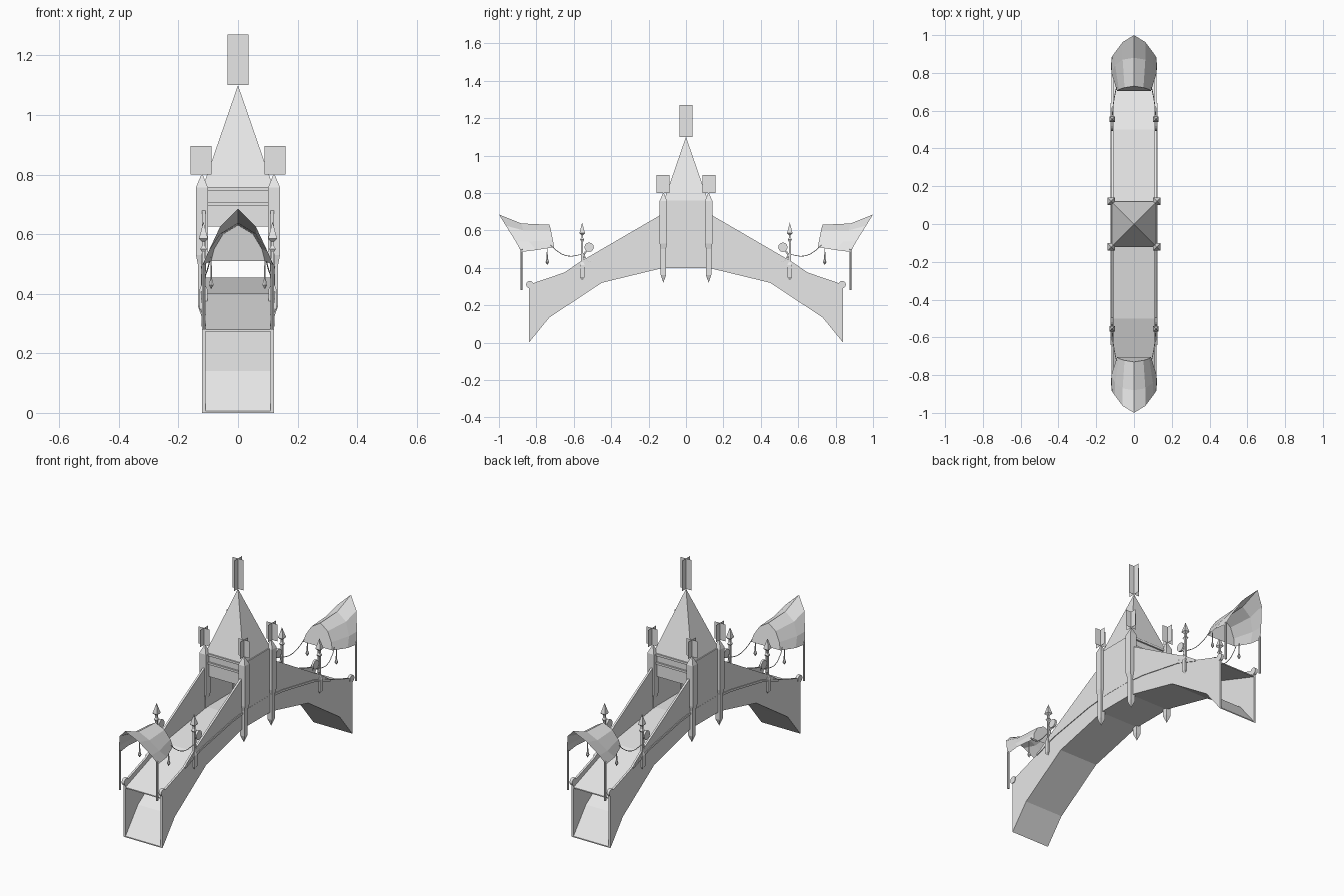
import bpy, bmesh, math
from mathutils import Matrix, Vector

cube = bpy.data.objects.get("Cube")
if cube:
    bpy.data.objects.remove(cube, do_unlink=True)

stone = bpy.data.materials.new("pale_grey")
stone.use_nodes = True
stone.diffuse_color = (0.8, 0.8, 0.8, 1)
stone.node_tree.nodes["Principled BSDF"].inputs["Base Color"].default_value = (0.8, 0.8, 0.8, 1)


def finish(name, bm, recalc=True):
    if recalc:
        bmesh.ops.recalc_face_normals(bm, faces=bm.faces)
    mesh = bpy.data.meshes.new(name)
    bm.to_mesh(mesh)
    bm.free()
    mesh.materials.append(stone)
    ob = bpy.data.objects.new(name, mesh)
    bpy.context.collection.objects.link(ob)
    return ob


def box(name, centre, size):
    bm = bmesh.new()
    bmesh.ops.create_cube(bm, size=1, matrix=Matrix.Translation(centre) @ Matrix.Diagonal((*size, 1)))
    return finish(name, bm)


def extrude_x(name, outline, x0, x1):
    """Prism from a (y, z) outline."""
    bm = bmesh.new()
    a = [bm.verts.new((x0, y, z)) for y, z in outline]
    b = [bm.verts.new((x1, y, z)) for y, z in outline]
    bm.faces.new(a)
    bm.faces.new(b[::-1])
    for i in range(len(a)):
        j = (i + 1) % len(a)
        bm.faces.new((a[i], a[j], b[j], b[i]))
    return finish(name, bm)


def lathe(name, x, y, profile, sides=4):
    """Stacked rings from (half width, z); square rings face the axes."""
    bm = bmesh.new()
    k = 1 / math.cos(math.pi / sides)
    rings = []
    for r, z in profile:
        rings.append([bm.verts.new((x + r * k * math.cos((i + .5) * math.tau / sides),
                                    y + r * k * math.sin((i + .5) * math.tau / sides), z))
                      for i in range(sides)])
    for lo, hi in zip(rings, rings[1:]):
        for i in range(sides):
            j = (i + 1) % sides
            bm.faces.new((lo[i], lo[j], hi[j], hi[i]))
    bm.faces.new(rings[0][::-1])
    bm.faces.new(rings[-1])
    bmesh.ops.remove_doubles(bm, verts=bm.verts, dist=0.0004)
    return finish(name, bm)


def cord(name, points, radius):
    curve = bpy.data.curves.new(name, "CURVE")
    curve.dimensions = "3D"
    curve.bevel_depth = radius
    curve.bevel_resolution = 1
    curve.resolution_u = 4
    s = curve.splines.new("BEZIER")
    s.bezier_points.add(len(points) - 1)
    for p, co in zip(s.bezier_points, points):
        p.co = co
        p.handle_left_type = p.handle_right_type = "AUTO"
    curve.materials.append(stone)
    ob = bpy.data.objects.new(name, curve)
    bpy.context.collection.objects.link(ob)


def disc(name, centre, radius, thick):
    bm = bmesh.new()
    bmesh.ops.create_cone(bm, cap_ends=True, segments=12, radius1=radius, radius2=radius, depth=thick,
                          matrix=Matrix.Translation(centre) @ Matrix.Rotation(math.pi / 2, 4, "Y"))
    return finish(name, bm)


def pennant(name, x, y, z0, z1, half):
    """Two crossed upright sheets."""
    bm = bmesh.new()
    for d in (Vector((half, 0, 0)), Vector((0, half, 0))):
        lo, hi = Vector((x, y, z0)), Vector((x, y, z1))
        bm.faces.new([bm.verts.new(p) for p in (lo - d, lo + d, hi + d, hi - d)])
    finish(name, bm, False)


def both_ends(half):
    return [(-y, z) for y, z in half] + [(y, z) for y, z in half[::-1]]


# Bridge: arched underside, walkway and parapet walls
under = both_ends([(0.84, 0), (0.73, 0.135), (0.45, 0.32), (0.12, 0.40)])
deck = both_ends([(0.84, 0.28), (0.5, 0.40), (0.12, 0.455)])
wall_top = both_ends([(0.84, 0.31), (0.65, 0.375), (0.57, 0.43), (0.14, 0.68)])
ledge = both_ends([(0.64, 0.37), (0.5, 0.42), (0.22, 0.472), (0.08, 0.485)])


def thicken(line, t):
    return line + [(y, z + t) for y, z in line[::-1]]


extrude_x("arch_underside", thicken(under, 0.006), -0.112, 0.112)
extrude_x("walkway", thicken(deck, -0.006), -0.112, 0.112)
for side, sx in (("left", 1), ("right", -1)):
    extrude_x(f"{side}_parapet", under + wall_top[::-1], sx * 0.109, sx * 0.12)
    extrude_x(f"{side}_ledge", thicken(ledge, 0.012), sx * 0.118, sx * 0.124)
    box(f"{side}_tower_wall", (sx * 0.117, 0, 0.58), (0.012, 0.24, 0.36))

# Tower: upper storey, beams, roof and corner turrets
box("tower_storey", (0, 0, 0.6925), (0.226, 0.226, 0.135))
for sy in (-1, 1):
    for z in (0.702, 0.75):
        box("tower_beam", (0, sy * 0.116, z), (0.22, 0.012, 0.012))
lathe("tower_roof", 0, 0, [(0.118, 0.758), (0.0001, 1.10)])
pennant("roof_pennant", 0, 0, 1.10, 1.27, 0.035)
turret = [(0.0001, 0.32), (0.014, 0.36), (0.014, 0.5), (0.02, 0.53), (0.02, 0.757), (0.0001, 0.805)]
for sx in (-1, 1):
    for sy in (-1, 1):
        lathe("corner_turret", sx * 0.121, sy * 0.121, turret)
        pennant("turret_pennant", sx * 0.124, sy * 0.124, 0.80, 0.895, 0.035)

# Canopies: outer, middle and inner ribs from ridge to eave
ribs = [
    [(0, 1.0, 0.685), (0.06, 0.963, 0.625), (0.1, 0.91, 0.54), (0.12, 0.88, 0.485)],
    [(0, 0.88, 0.637), (0.06, 0.87, 0.60), (0.1, 0.84, 0.54), (0.12, 0.80, 0.495)],
    [(0, 0.73, 0.63), (0.05, 0.722, 0.60), (0.08, 0.712, 0.55), (0.09, 0.705, 0.51)],
]
for end, sy in (("back", 1), ("front", -1)):
    bm = bmesh.new()
    rows = []
    for rib in ribs:
        full = [(-x, y, z) for x, y, z in rib[:0:-1]] + rib
        rows.append([bm.verts.new((x, sy * y, z)) for x, y, z in full])
    for a, b in zip(rows, rows[1:]):
        for i in range(len(a) - 1):
            bm.faces.new((a[i], a[i + 1], b[i + 1], b[i]))
    bm.faces.new(rows[-1])
    finish(f"{end}_canopy", bm)

# Lamp posts, canopy poles, chains and pendants at each corner of the approach
lamp = [(0.004, 0.335), (0.013, 0.35), (0.013, 0.415), (0.006, 0.43), (0.005, 0.54), (0.011, 0.55),
        (0.005, 0.56), (0.005, 0.575), (0.015, 0.585), (0.0001, 0.642)]
pendant = [(0.0001, 0.415), (0.008, 0.43), (0.003, 0.45), (0.0015, 0.51)]
for sx in (-1, 1):
    for sy in (-1, 1):
        lathe("lamp_post", sx * 0.116, sy * 0.555, lamp)
        disc("lamp_disc", (sx * 0.116, sy * 0.518, 0.51), 0.025, 0.012)
        cord("lamp_bracket", [(sx * 0.116, sy * y, z) for y, z in
                              ((0.555, 0.48), (0.54, 0.455), (0.52, 0.435), (0.50, 0.44))], 0.005)
        cord("bracket_scroll", [(sx * 0.116, sy * y, z) for y, z in
                                ((0.553, 0.45), (0.543, 0.475), (0.525, 0.50))], 0.005)
        lathe("canopy_pole", sx * 0.115, sy * 0.88, [(0.005, 0.28), (0.005, 0.50)], 6)
        disc("end_knob", (sx * 0.115, sy * 0.835, 0.31), 0.02, 0.016)
        cord("chain", [(sx * x, sy * y, z) for x, y, z in
                       ((0.116, 0.555, 0.472), (0.11, 0.63, 0.463), (0.1, 0.69, 0.49), (0.092, 0.725, 0.525))], 0.002)
        lathe("pendant", sx * 0.09, sy * 0.742, pendant, 6)
